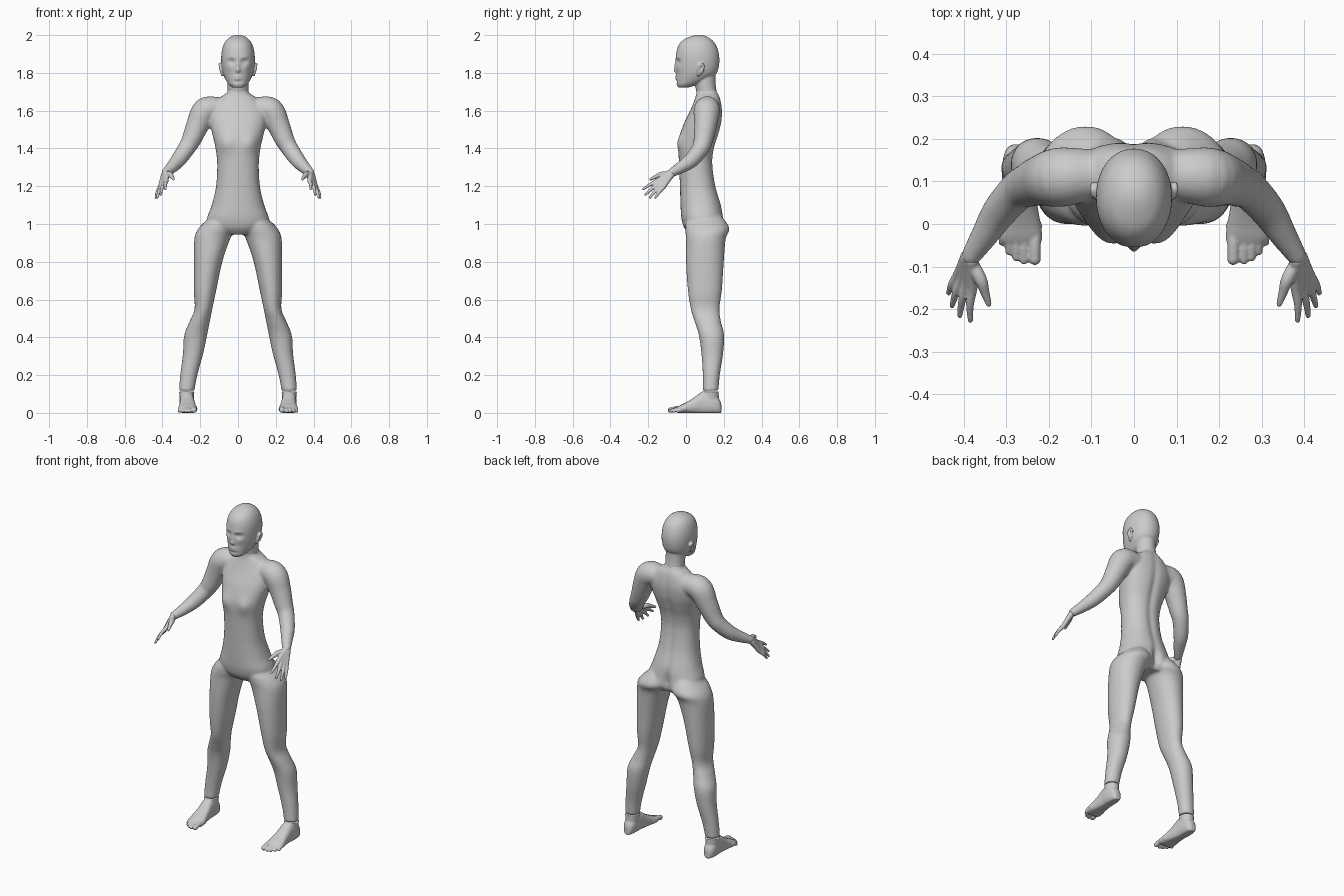
import bpy, bmesh, math
from mathutils import Vector, Matrix


def spline(rows, sub=6):
    """Catmull-Rom interpolation of section rows."""
    out = []
    for i in range(len(rows) - 1):
        a, b, c, d = rows[max(i - 1, 0)], rows[i], rows[i + 1], rows[min(i + 2, len(rows) - 1)]
        for k in range(sub):
            t = k / sub
            out.append([0.5 * (2*q + (r - p)*t + (2*p - 5*q + 4*r - s)*t*t + (3*q - p - 3*r + s)*t**3)
                        for p, q, r, s in zip(a, b, c, d)])
    return out + [list(rows[-1])]


def loft(bm, rings):
    loops = [[bm.verts.new(p) for p in ring] for ring in rings]
    n = len(loops[0])
    for a, b in zip(loops, loops[1:]):
        for i in range(n):
            bm.faces.new((a[i], a[(i + 1) % n], b[(i + 1) % n], b[i]))
    bm.faces.new(loops[0])
    bm.faces.new(loops[-1])


def oval(c, u, v, n=48, power=2.0):
    pts = []
    for i in range(n):
        a = 2 * math.pi * i / n
        f = lambda w: math.copysign(abs(w) ** (2 / power), w)
        pts.append(c + u * f(math.cos(a)) + v * f(math.sin(a)))
    return pts


def stack(bm, rows, power=2.0, n=48):
    """Loft of horizontal ovals; rows are z, x0, x1, y0, y1."""
    loft(bm, [oval(Vector(((x0 + x1)/2, (y0 + y1)/2, z)), Vector(((x1 - x0)/2, 0, 0)),
                   Vector((0, (y1 - y0)/2, 0)), n, power) for z, x0, x1, y0, y1 in spline(rows)])


def ball(bm, c, r):
    bmesh.ops.create_uvsphere(bm, u_segments=24, v_segments=16, radius=1,
                              matrix=Matrix.Translation(c) @ Matrix.Diagonal((*r, 1)))


def limb(bm, rows, n=24):
    """Round tube with ball ends; rows are x, y, z, radius."""
    pts = spline(rows, 5)
    rings = []
    for i, p in enumerate(pts):
        d = (Vector(pts[min(i + 1, len(pts) - 1)][:3]) - Vector(pts[max(i - 1, 0)][:3])).normalized()
        u = d.cross(Vector((0.9, 0.3, 0.4))).normalized()
        rings.append(oval(Vector(p[:3]), u * p[3], d.cross(u) * p[3], n))
    loft(bm, rings)
    for p in (pts[0], pts[-1]):
        ball(bm, p[:3], [p[3]] * 3)


def push(bm, c, r, move):
    """Soft sculpt stroke; r is the falloff size on each axis."""
    for v in bm.verts:
        d = sum(((v.co[i] - c[i]) / r[i]) ** 2 for i in range(3))
        if d < 9:
            v.co += Vector(move) * math.exp(-d)


def finish(bm, name, voxel, smooth):
    bmesh.ops.recalc_face_normals(bm, faces=bm.faces)
    me = bpy.data.meshes.new(name)
    bm.to_mesh(me)
    bm.free()
    ob = bpy.data.objects.new(name, me)
    bpy.context.collection.objects.link(ob)
    mir = ob.modifiers.new("mirror", 'MIRROR')
    mir.use_mirror_merge = False
    rem = ob.modifiers.new("fuse", 'REMESH')
    rem.mode = 'VOXEL'
    rem.voxel_size = voxel
    rem.use_smooth_shade = True
    sm = ob.modifiers.new("soften", 'SMOOTH')
    sm.factor = 0.5
    sm.iterations = smooth


# torso
bm = bmesh.new()
torso = [(1.72, .050, .055, .155), (1.695, .058, .055, .168), (1.665, .10, .048, .182), (1.60, .15, .022, .192),
         (1.53, .148, -.012, .187), (1.46, .132, -.034, .168), (1.40, .119, -.04, .15), (1.32, .110, -.037, .142),
         (1.20, .116, -.032, .158), (1.10, .139, -.029, .187), (1.03, .163, -.024, .20), (.98, .15, -.01, .205),
         (.945, .09, .02, .18)]
stack(bm, [(z, -w, w, f, b) for z, w, f, b in torso], 2.3, 72)
push(bm, (.068, -.04, 1.43), (.042, .06, .045), (0, -.016, 0))
push(bm, (-.068, -.04, 1.43), (.042, .06, .045), (0, -.016, 0))
push(bm, (0, .18, 1.35), (.018, .06, .3), (0, -.012, 0))
push(bm, (0, .22, 1.0), (.025, .06, .06), (0, -.03, 0))

# legs
stack(bm, [(1.06, .05, .12, .04, .17), (1.01, .02, .178, .0, .213), (.97, .014, .214, -.004, .230),
           (.92, .042, .231, 0, .21), (.80, .083, .234, 0, .20), (.65, .115, .234, .01, .19),
           (.55, .136, .230, .025, .177), (.48, .15, .258, .047, .186), (.41, .164, .285, .068, .202),
           (.31, .185, .292, .082, .196), (.20, .215, .306, .089, .179), (.118, .231, .312, .089, .172)], 2.1)

# shoulders and arms
limb(bm, [(.03, .117, 1.612, .056), (.10, .115, 1.61, .061), (.172, .11, 1.60, .07), (.215, .103, 1.52, .06),
          (.245, .092, 1.45, .052), (.272, .078, 1.402, .046), (.315, .03, 1.34, .041), (.348, -.022, 1.303, .033),
          (.382, -.075, 1.272, .024)], 32)
finish(bm, "body", .007, 8)

# head, narrowing into the jaw
bm = bmesh.new()
head = [(2.001, .012, .055, .08), (1.993, .036, .025, .108), (1.975, .060, -.014, .137), (1.945, .078, -.04, .160),
        (1.90, .088, -.052, .174), (1.85, .088, -.053, .176), (1.80, .080, -.05, .163), (1.765, .066, -.051, .125),
        (1.738, .049, -.049, .065), (1.722, .027, -.04, .01)]
stack(bm, [(z, -w, w, f, b) for z, w, f, b in head], 2.1, 96)
for s in (1, -1):
    push(bm, (s * .034, -.045, 1.86), (.018, .03, .012), (0, .013, 0))
    push(bm, (s * .034, -.045, 1.882), (.022, .03, .009), (0, -.004, 0))
    push(bm, (s * .045, -.04, 1.825), (.018, .03, .016), (0, -.004, 0))
    ball(bm, (s * .033, -.024, 1.859), (.014, .014, .010))
push(bm, (0, -.05, 1.835), (.010, .03, .026), (0, -.010, 0))
push(bm, (0, -.055, 1.812), (.013, .03, .010), (0, -.013, 0))
push(bm, (0, -.05, 1.783), (.022, .03, .006), (0, -.006, 0))
push(bm, (0, -.05, 1.769), (.019, .03, .006), (0, -.006, 0))
push(bm, (0, -.05, 1.754), (.025, .03, .006), (0, .005, 0))

# neck and ears
stack(bm, [(1.82, -.055, .055, .045, .155), (1.75, -.055, .055, .046, .156), (1.70, -.055, .055, .055, .162),
           (1.66, -.06, .06, .06, .168)])
limb(bm, [(.084, .066, 1.787, .006), (.091, .064, 1.812, .007), (.095, .07, 1.838, .008), (.097, .087, 1.845, .007),
          (.095, .094, 1.828, .006), (.088, .078, 1.798, .006)], 12)
ball(bm, (.087, .075, 1.818), (.008, .018, .028))
finish(bm, "head", .0045, 3)

# hands: palm bones and fingers fan from the wrist
bm = bmesh.new()
wrist = Vector((.386, -.082, 1.266))
k0, k1 = Vector((.380, -.152, 1.228)), Vector((.414, -.122, 1.192))
tips = [(.384, -.226, 1.185), (.409, -.215, 1.155), (.427, -.192, 1.139), (.435, -.162, 1.140)]
for i, tip in enumerate(tips):
    k = k0.lerp(k1, i / 3)
    start = wrist + (k - k0.lerp(k1, .5)) * .3
    mid = k.lerp(Vector(tip), .5) + Vector((.003, 0, .003))
    limb(bm, [(*start, .017), (*start.lerp(k, .5), .014), (*k, .0125), (*mid, .0095), (*tip, .0065)], 16)
limb(bm, [(.380, -.092, 1.262, .015), (.360, -.130, 1.262, .015), (.350, -.160, 1.25, .011),
          (.341, -.188, 1.237, .007)], 16)
finish(bm, "hands", .0035, 3)

# feet: sections along y, then toes and ankle
bm = bmesh.new()
foot = [(.187, .272, .012, .045), (.178, .272, .026, .07), (.155, .272, .035, .095), (.12, .272, .038, .112),
        (.085, .27, .038, .112), (.04, .268, .042, .08), (0, .267, .048, .056), (-.03, .266, .051, .041),
        (-.045, .265, .046, .032)]
loft(bm, [oval(Vector((x, y, h * .47)), Vector((w, 0, 0)), Vector((0, 0, h * .53)), 32, 2.4)
          for y, x, w, h in spline(foot)])
toes = [(.233, -.082, .0145), (.258, -.085, .010), (.276, -.078, .010), (.293, -.064, .0095), (.309, -.043, .009)]
for x, y, r in toes:
    limb(bm, [(x, -.005, .022, r * 1.2), (x, (y - .01) / 2, .022, r), (x, y, r, r)], 16)
stack(bm, [(.04, .238, .306, .09, .176), (.08, .234, .309, .087, .174), (.113, .231, .312, .088, .173)])
for v in bm.verts:
    v.co.z = max(v.co.z, 0)
finish(bm, "feet", .004, 3)
